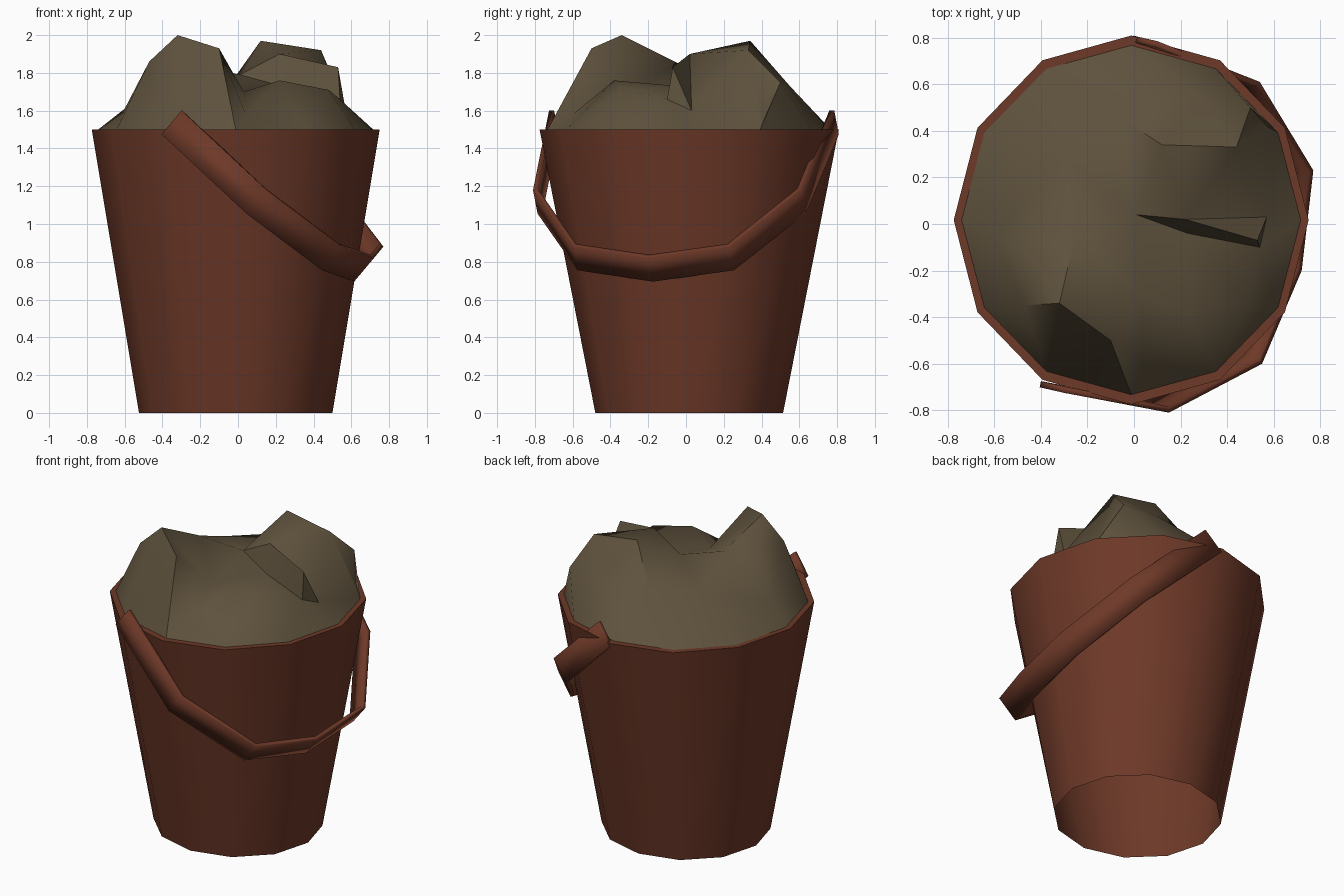
import bpy
import bmesh
from math import sin, cos, pi, radians
from mathutils import Vector
from mathutils.geometry import delaunay_2d_cdt

SIDES = 12
CENTRE = Vector((-0.012, 0.017))
RIM_HEIGHT = 1.5

default_cube = bpy.data.objects.get("Cube")
if default_cube:
    bpy.data.objects.remove(default_cube, do_unlink=True)


def make_material(name, colour):
    material = bpy.data.materials.new(name)
    material.use_nodes = True
    material.diffuse_color = colour
    shader = material.node_tree.nodes["Principled BSDF"]
    shader.inputs["Base Color"].default_value = colour
    shader.inputs["Roughness"].default_value = 0.9
    return material


def make_object(name, verts, faces, material):
    mesh = bpy.data.meshes.new(name)
    mesh.from_pydata([tuple(v) for v in verts], [], faces)
    mesh.materials.append(material)
    obj = bpy.data.objects.new(name, mesh)
    bpy.context.collection.objects.link(obj)
    return obj


def smooth(obj, angle):
    bpy.ops.object.select_all(action="DESELECT")
    obj.select_set(True)
    bpy.context.view_layer.objects.active = obj
    bpy.ops.object.shade_smooth_by_angle(angle=radians(angle))


def ring(radius_x, radius_y, height):
    angles = [2 * pi * i / SIDES for i in range(SIDES)]
    return [Vector((CENTRE.x + radius_x * cos(a), CENTRE.y + radius_y * sin(a), height))
            for a in angles]


def bridge(rows, closed):
    """Quads between successive rows of equal length."""
    count = len(rows[0])
    faces = []
    for row in range(len(rows) - 1):
        for i in range(count if closed else count - 1):
            j = (i + 1) % count
            faces.append((row * count + i, row * count + j,
                          (row + 1) * count + j, (row + 1) * count + i))
    return [v for r in rows for v in r], faces


clay = make_material("reddish brown", (0.155, 0.041, 0.021, 1))
soil = make_material("dull earth", (0.112, 0.083, 0.046, 1))

# Open tapered bucket: wall and flat rim
rim_inner = ring(0.728, 0.75, RIM_HEIGHT)
verts, faces = bridge([ring(0.512, 0.497, 0), ring(0.762, 0.792, RIM_HEIGHT), rim_inner], True)
bucket = make_object("bucket", verts, faces, clay)
smooth(bucket, 40)

# Handle: half-loop band hanging askew over one side
upper = [Vector(p) for p in (
    (-0.3, -0.725, 1.6), (0.15, -0.81, 1.18), (0.55, -0.6, 0.88), (0.72, -0.2, 0.82),
    (0.77, 0.23, 0.88), (0.54, 0.61, 1.18), (0.1, 0.785, 1.6))]
drop = Vector((-0.105, 0.024, -0.125))
verts, faces = bridge([[p + drop for p in upper], upper], False)
handle = make_object("handle", verts, faces, clay)
thickness = handle.modifiers.new("thickness", "SOLIDIFY")
thickness.thickness = 0.027
thickness.offset = -1
smooth(handle, 40)

# Heaped soil: landmark points triangulated across the mouth of the bucket
left_peak = [(-0.32, -0.34, 2.0), (-0.1, -0.5, 1.93), (-0.47, -0.35, 1.86),
             (-0.6, -0.05, 1.61), (-0.25, -0.04, 1.85), (-0.4, -0.16, 1.84)]
front_lump = [(0.22, -0.38, 1.76), (0.48, -0.34, 1.71), (0.04, -0.6, 1.58)]
back_lump = [(0.12, 0.34, 1.97), (0.44, 0.33, 1.92), (0.53, -0.07, 1.83),
             (0.22, 0.02, 1.9), (0.5, 0.5, 1.75), (0.28, 0.55, 1.73)]
hollows = [(0.01, 0.04, 1.79), (0.54, -0.1, 1.66), (0.23, -0.04, 1.73),
           (0.57, 0.03, 1.6), (0.57, 0.42, 1.57), (0.03, -0.3, 1.7),
           (-0.3, 0.28, 1.71), (-0.05, 0.45, 1.73)]
points = rim_inner + [Vector(p) for p in left_peak + front_lump + back_lump + hollows]
flat = [p.xy for p in points]
result = delaunay_2d_cdt(flat, [], [], 0, 0.0001)
flat_out, triangles, sources = result[0], result[2], result[3]
verts = [(p.x, p.y, points[s[0]].z) for p, s in zip(flat_out, sources)]
mound = make_object("soil_mound", verts, triangles, soil)
smooth(mound, 48)

# Face every sheet outwards
for obj in (bucket, handle, mound):
    bm = bmesh.new()
    bm.from_mesh(obj.data)
    if obj is mound:
        flipped = [f for f in bm.faces if f.normal.z < 0]
        bmesh.ops.reverse_faces(bm, faces=flipped)
    else:
        flipped = [f for f in bm.faces
                   if abs(f.normal.z) < 0.9 and f.normal.dot(f.calc_center_median() * Vector((1, 1, 0)).length
                                                            - Vector((0, 0, f.calc_center_median().z * Vector((1, 1, 0)).length))) < 0]
        bmesh.ops.reverse_faces(bm, faces=flipped)
    bm.to_mesh(obj.data)
    bm.free()
